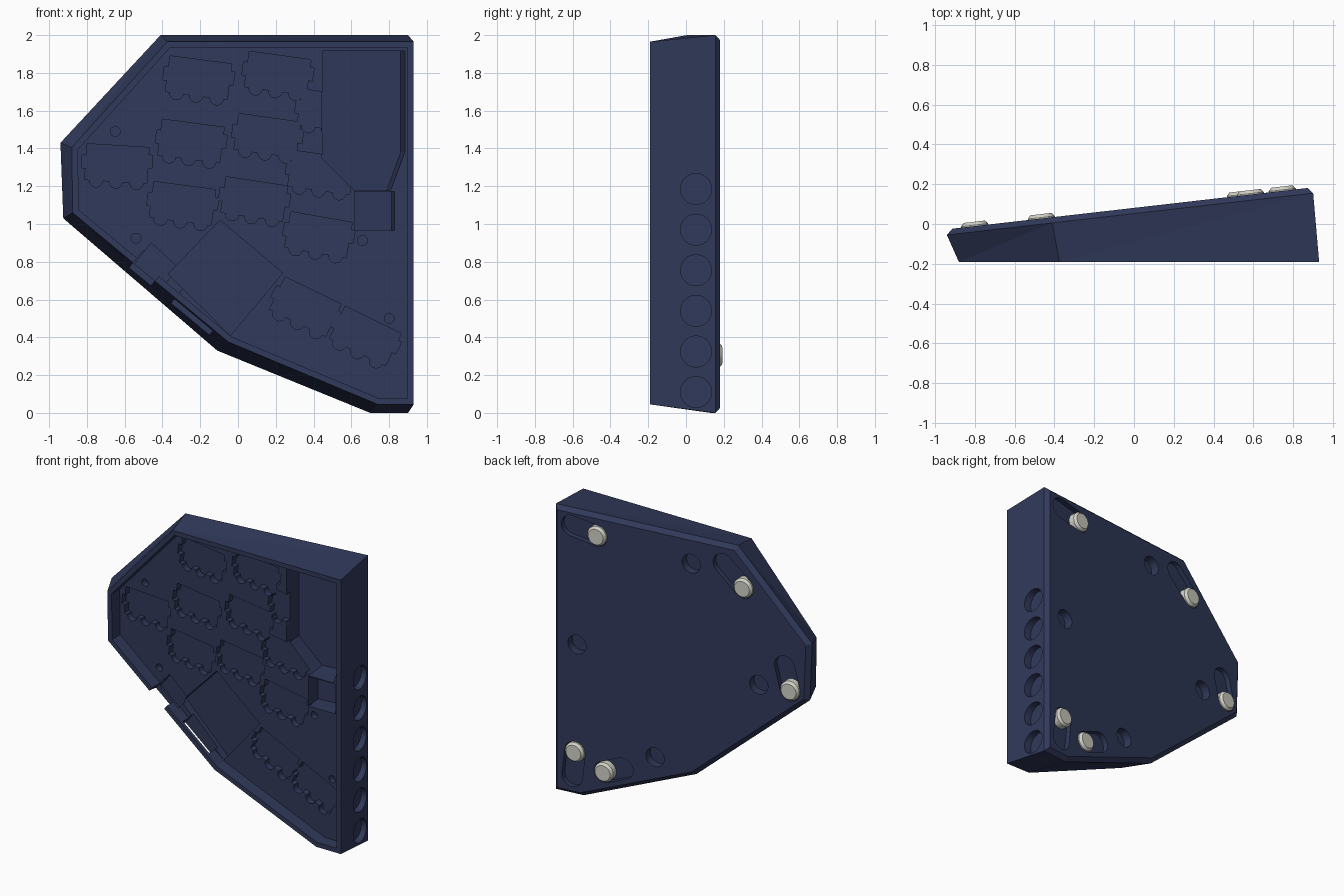
import bpy, bmesh, math
from mathutils import Vector, Matrix

cube = bpy.data.objects.get("Cube")
if cube:
    bpy.data.objects.remove(cube)

SLOPE = 0.1145          # tilt of the underside
FLOOR = -0.10           # tray floor
NORMAL = Vector((-SLOPE, 1, 0)).normalized()


def underside(x):
    return 0.081 + SLOPE * x


def material(name, rgb):
    m = bpy.data.materials.new(name)
    m.use_nodes = True
    m.diffuse_color = (*rgb, 1)
    m.node_tree.nodes["Principled BSDF"].inputs["Base Color"].default_value = (*rgb, 1)
    return m


navy = material("navy plastic", (0.030, 0.041, 0.103))
grey = material("light grey rubber", (0.64, 0.64, 0.57))


def loft(name, loops, mat=None):
    """Closed solid through a list of matching vertex loops."""
    bm = bmesh.new()
    rings = [[bm.verts.new(p) for p in loop] for loop in loops]
    n = len(rings[0])
    sides = [bm.faces.new((a[i], a[(i + 1) % n], b[(i + 1) % n], b[i]))
             for a, b in zip(rings, rings[1:]) for i in range(n)]
    bm.faces.new(rings[0])
    bm.faces.new(rings[-1])
    bmesh.ops.triangulate(bm, faces=sides)
    bmesh.ops.recalc_face_normals(bm, faces=bm.faces[:])
    me = bpy.data.meshes.new(name)
    bm.to_mesh(me)
    bm.free()
    ob = bpy.data.objects.new(name, me)
    bpy.context.collection.objects.link(ob)
    if mat:
        me.materials.append(mat)
    return ob


def inset(pts, d):
    """Inset a clockwise polygon by d."""
    out = []
    for i, p in enumerate(pts):
        p = Vector(p)
        a = (p - Vector(pts[i - 1])).normalized()
        b = (Vector(pts[(i + 1) % len(pts)]) - p).normalized()
        na, nb = Vector((a.y, -a.x)), Vector((b.y, -b.x))
        out.append(p + (na + nb) * d / (1 + na.dot(nb)))
    return out


def cut(cutter):
    mod = case.modifiers.new("cut", 'BOOLEAN')
    mod.operation = 'DIFFERENCE'
    mod.solver = 'EXACT'
    mod.object = cutter
    bpy.context.view_layer.objects.active = case
    bpy.ops.object.modifier_apply(modifier=mod.name)
    me = cutter.data
    bpy.data.objects.remove(cutter)
    bpy.data.meshes.remove(me)


def cut_prism(pts, y0, y1):
    """Straight recess along y."""
    cut(loft("cutter", [[(x, y0, z) for x, z in pts], [(x, y1, z) for x, z in pts]]))


def cut_tilted(pts, offset):
    """Recess whose bottom is parallel to the underside, offset from it."""
    near = [(x, FLOOR - 0.02, z) for x, z in pts]
    far = []
    for x, z in pts:
        y = underside(x) - offset
        far.append((x - SLOPE * (y - FLOOR), y, z))
    cut(loft("cutter", [near, far]))


def circle(x, z, r, n=24):
    return [(x + r * math.cos(2 * math.pi * i / n), z + r * math.sin(2 * math.pi * i / n))
            for i in range(n)]


def pill(a, b, r, n=10):
    """Rounded slot outline between two centres."""
    t = math.atan2(b[1] - a[1], b[0] - a[0])
    pts = []
    for c, start in ((a, t + math.pi / 2), (b, t - math.pi / 2)):
        for i in range(n + 1):
            w = start + math.pi * i / n
            pts.append((c[0] + r * math.cos(w), c[1] + r * math.sin(w)))
    return pts


def on_underside(pts, d0, d1):
    """Loops following the underside, moved along its normal."""
    return [[Vector((x, underside(x), z)) + NORMAL * d for x, z in pts] for d in (d0, d1)]


# Case body: rim outline, wider outline near the underside, chamfered underside
front = [(-0.375, 1.965), (0.93, 1.965), (0.93, 0.045), (0.74, 0.045),
         (-0.05, 0.375), (-0.875, 1.06), (-0.88, 1.405)]
back = [(-0.41, 2.0), (0.90, 2.0), (0.90, 0.0), (0.70, 0.0),
        (-0.11, 0.33), (-0.925, 1.03), (-0.94, 1.43)]
case = loft("case", [
    [(x, -0.19, z) for x, z in front],
    [(x, 0.0523 + 0.114 * x, z) for x, z in back],
    [(x, underside(x), z) for x, z in inset(back, 0.027)]], navy)

# Open tray
cut_prism(inset(front, 0.032), -0.3, FLOOR)

# Large electronics pocket and the square pocket below it
cut_tilted([(0.45, 1.915), (0.885, 1.915), (0.885, 1.38), (0.81, 1.178),
            (0.62, 1.178), (0.45, 1.35)], 0.075)
cut_tilted([(0.62, 1.172), (0.83, 1.172), (0.83, 0.965), (0.62, 0.965)], 0.13)

# Diamond shaped recess and the cable channel through the wall
cut_prism([(-0.095, 1.02), (0.237, 0.74), (-0.04, 0.41), (-0.37, 0.735)], FLOOR - 0.02, -0.045)
cut_prism([(-0.46, 0.90), (-0.315, 0.768), (-0.402, 0.667), (-0.547, 0.789)], FLOOR - 0.02, -0.07)
cut_prism([(-0.50, 0.86), (-0.385, 0.765), (-0.54, 0.58), (-0.655, 0.675)], -0.3, -0.085)
cut_prism([(-0.29, 0.66), (-0.09, 0.49), (-0.21, 0.34), (-0.41, 0.51)], -0.165, -0.075)


def socket_outline(x, z, angle, w=0.33, h=0.19, tab=0.022, r=0.036):
    """Rectangle with side tabs and three scallops, hung from its top left corner."""
    pts = [(0, 0), (w, 0), (w, -0.04), (w + tab, -0.04), (w + tab, -0.11), (w, -0.11), (w, -h)]
    for cx in (0.275, 0.165, 0.06):
        pts += [(cx + r * math.cos(math.pi * i / 8), -h - r * math.sin(math.pi * i / 8))
                for i in range(9)]
    pts += [(0, -h), (0, -0.13), (-tab, -0.13), (-tab, -0.06), (0, -0.06)]
    rot = Matrix.Rotation(math.radians(angle), 2)
    return [tuple(rot @ Vector(p) + Vector((x, z))) for p in pts]


# Key socket recesses
for x, z, a in [(-0.36, 1.89, -7.5), (0.06, 1.915, -8), (0.34, 1.715, -8),
                (-0.40, 1.555, -7.5), (0.005, 1.585, -8), (0.29, 1.39, -8),
                (-0.80, 1.425, -3.5), (-0.445, 1.225, -7.5), (-0.063, 1.25, -8.5),
                (0.28, 1.065, -10), (0.25, 0.72, -26), (0.567, 0.565, -26)]:
    cut_prism(socket_outline(x, z, a), FLOOR - 0.02, FLOOR + 0.045)

# Screw holes in the tray floor
for x, z in [(-0.65, 1.49), (0.66, 0.912), (-0.54, 0.925), (0.80, 0.50)]:
    cut_prism(circle(x, z, 0.026, 16), FLOOR - 0.02, FLOOR + 0.045)

# Row of magnet holes in the straight side
for i in range(6):
    ring = circle(0.053, 0.11 + 0.215 * i, 0.082, 32)
    cut(loft("cutter", [[(0.862, y, z) for y, z in ring], [(1.0, y, z) for y, z in ring]]))

# Round bores in the underside
for x, z in [(-0.09, 1.81), (0.73, 1.06), (-0.575, 1.07), (0.17, 0.395)]:
    cut(loft("cutter", on_underside(circle(x, z, 0.066), -0.06, 0.05)))

# Rounded slots in the underside, each with a tapered foot at one end
feet = [((0.585, 1.855), (0.77, 1.885)), ((-0.465, 1.725), (-0.32, 1.86)),
        ((-0.80, 1.08), (-0.76, 1.24)), ((0.745, 0.305), (0.765, 0.13)),
        ((0.535, 0.21), (0.40, 0.265))]
for i, (foot, end) in enumerate(feet):
    cut(loft("cutter", on_underside(pill(foot, end, 0.073), -0.036, 0.05)))
    x, z = foot
    base, shoulder = on_underside(circle(x, z, 0.068), -0.037, 0.005)
    _, tip = on_underside(circle(x, z, 0.054), 0, 0.022)
    loft(f"foot_{i + 1}", [base, shoulder, tip], grey)
